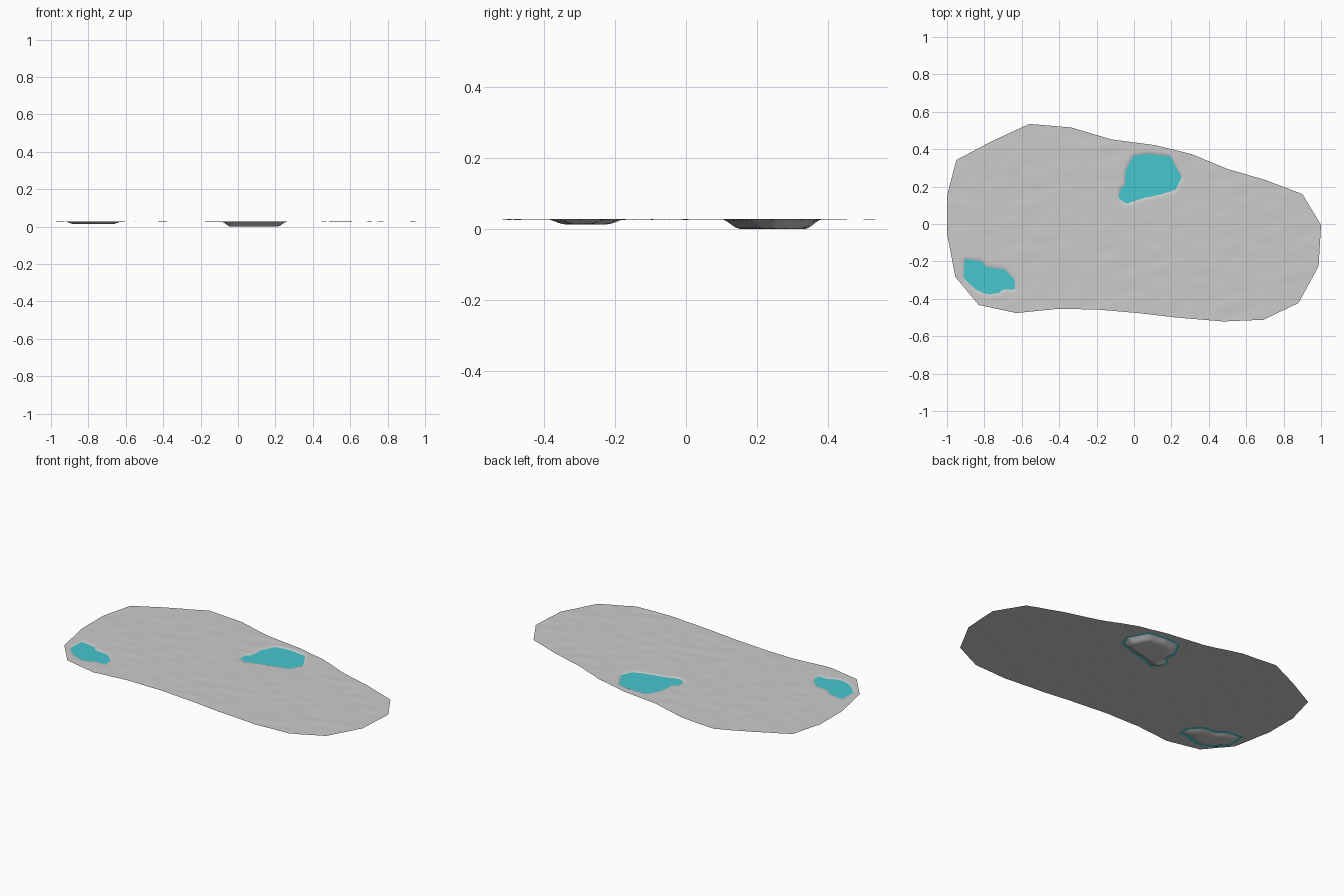
import bpy, bmesh
from mathutils import Vector, noise

if "Cube" in bpy.data.objects:
    bpy.data.objects.remove(bpy.data.objects["Cube"])

GROUND_Z, WATER_Z, STEP = 0.027, 0.0235, 0.0125

outline = [(-.56, .535), (-.335, .516), (-.12, .452), (.11, .422), (.307, .374), (.5, .294),
           (.703, .235), (.9, .16), (1, -.005), (.987, -.225), (.88, -.422), (.692, -.512),
           (.479, -.521), (.227, -.5), (.02, -.476), (-.2, -.457), (-.41, -.454), (-.628, -.476),
           (-.83, -.433), (-.955, -.283), (-1, -.05), (-1, .15), (-.95, .342), (-.757, .444)]
big_pool = [(0, .36), (.08, .37), (.19, .357), (.25, .25), (.22, .19), (.125, .16),
            (.035, .14), (-.04, .115), (-.075, .14), (-.07, .18), (-.045, .2), (-.04, .28)]
small_pool = [(-.907, -.185), (-.81, -.2), (-.785, -.23), (-.69, -.245), (-.64, -.295),
              (-.635, -.35), (-.70, -.35), (-.72, -.37), (-.78, -.377), (-.85, -.35), (-.91, -.29)]
pools = [(big_pool, .027), (small_pool, .014)]


def inside_distance(x, y, poly):
    """Distance to the outline, positive inside."""
    p, best, inside = Vector((x, y)), 9.0, False
    for i in range(len(poly)):
        a, b = Vector(poly[i - 1]), Vector(poly[i])
        d = b - a
        t = max(0, min(1, (p - a).dot(d) / d.length_squared))
        best = min(best, (p - a - d * t).length)
        if (a.y > y) != (b.y > y) and x < a.x + d.x * (y - a.y) / d.y:
            inside = not inside
    return best if inside else -best


def make_object(name, bm):
    mesh = bpy.data.meshes.new(name)
    bm.to_mesh(mesh)
    bm.free()
    for p in mesh.polygons:
        p.use_smooth = True
    ob = bpy.data.objects.new(name, mesh)
    bpy.context.collection.objects.link(ob)
    return ob


def polygon(bm, pts, z):
    f = bm.faces.new([bm.verts.new((x, y, z)) for x, y in pts])
    f.normal_update()
    if f.normal.z < 0:
        f.normal_flip()


# Ground sheet: outline sliced into a fine grid
bm = bmesh.new()
polygon(bm, outline, GROUND_Z)
for axis, reach in ((Vector((1, 0, 0)), 1.0), (Vector((0, 1, 0)), .54)):
    n = int(reach / STEP)
    for i in range(-n, n + 1):
        bmesh.ops.bisect_plane(bm, geom=bm.verts[:] + bm.edges[:] + bm.faces[:], dist=1e-5,
                               plane_co=axis * (i * STEP + .0031), plane_no=axis)

# Hollows under the pools and gentle ripples elsewhere
for v in bm.verts:
    x, y = v.co.x, v.co.y
    ripple = noise.noise((x * 9 + y * 5, y * 16 - x * 5, 0)) * .0016
    sink, mask = 0, 0
    for poly, depth in pools:
        if abs(x - poly[0][0]) < .4 and abs(y - poly[0][1]) < .4:
            t = max(0, min(1, (inside_distance(x, y, poly) + .016) / .05))
            s = t * t * (3 - 2 * t)
            sink, mask = max(sink, depth * s), max(mask, s)
    v.co.z = GROUND_Z + ripple * (1 - mask) - sink
make_object("ground", bm)

# Water sheets, tucked slightly under the ground around each hollow
water = bpy.data.materials.new("water")
water.diffuse_color = (.06, .57, .62, 1)
water.use_nodes = True
water.node_tree.nodes["Principled BSDF"].inputs["Base Color"].default_value = water.diffuse_color
for name, (poly, depth) in zip(("large_puddle_water", "small_puddle_water"), pools):
    pts = [Vector(p) for p in poly]
    wide = []
    for i, p in enumerate(pts):
        d = pts[(i + 1) % len(pts)] - pts[i - 1]
        wide.append(p + Vector((-d.y, d.x)).normalized() * .02)
    bm = bmesh.new()
    polygon(bm, wide, WATER_Z)
    make_object(name, bm).data.materials.append(water)
